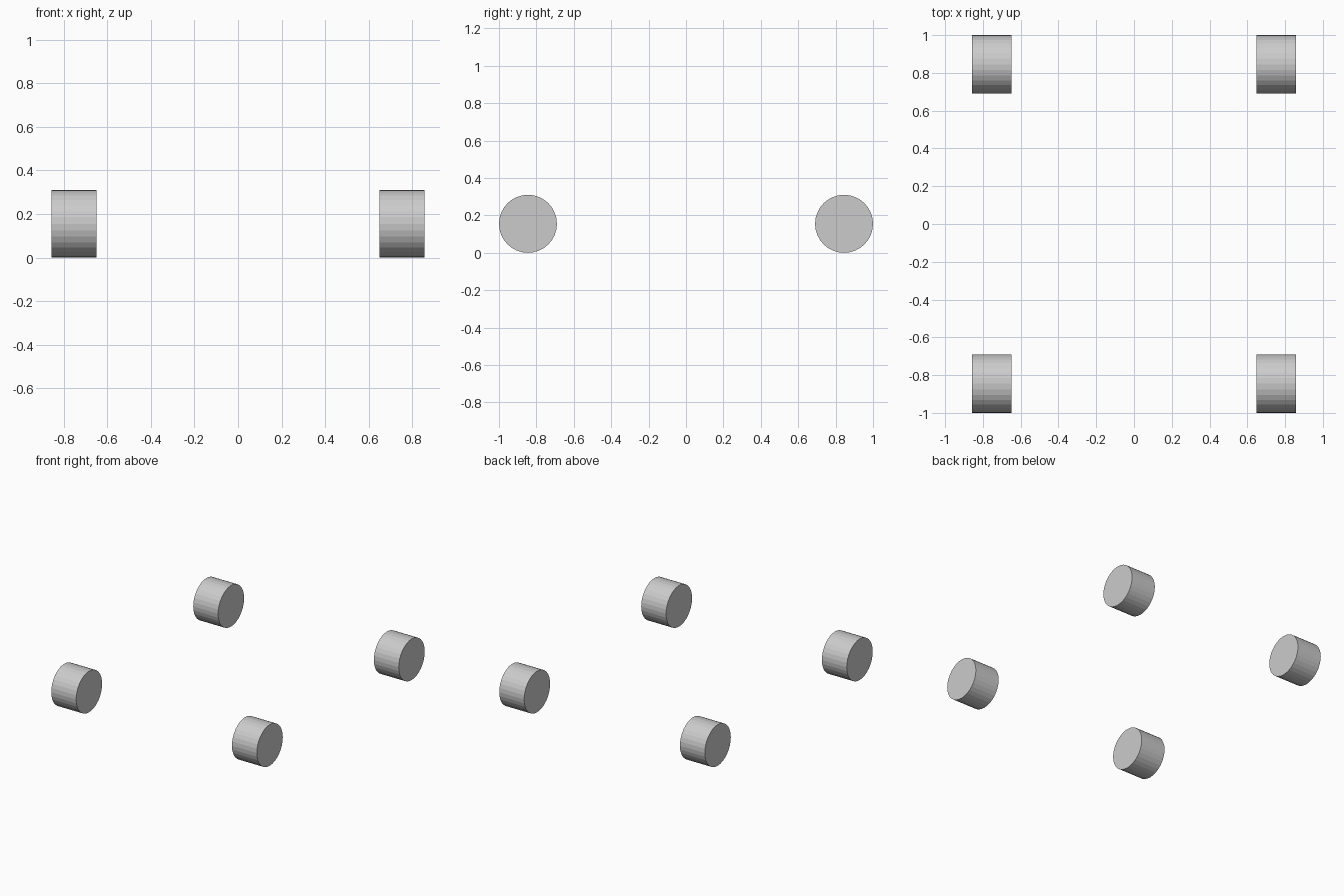
import bpy
from math import pi

cube = bpy.data.objects.get("Cube")
if cube:
    bpy.data.objects.remove(cube, do_unlink=True)

RADIUS, WIDTH = 0.155, 0.207
TRACK, AXLE = 0.753, 0.845

# Single plain grey
grey = bpy.data.materials.new("light grey")
grey.use_nodes = True
colour = (0.6, 0.6, 0.6, 1)
grey.diffuse_color = colour
grey.node_tree.nodes["Principled BSDF"].inputs["Base Color"].default_value = colour


def add_wheel(name, x, y):
    """Flat-shaded solid cylinder lying along x, resting on the ground."""
    bpy.ops.mesh.primitive_cylinder_add(
        vertices=32, radius=RADIUS, depth=WIDTH,
        location=(x, y, RADIUS), rotation=(0, pi / 2, 0))
    wheel = bpy.context.object
    wheel.name = name
    wheel.data.materials.append(grey)


# Four wheels, one at each corner
for end, y in (("front", -AXLE), ("back", AXLE)):
    for side, x in (("left", TRACK), ("right", -TRACK)):
        add_wheel(f"{end}_{side}_wheel", x, y)
